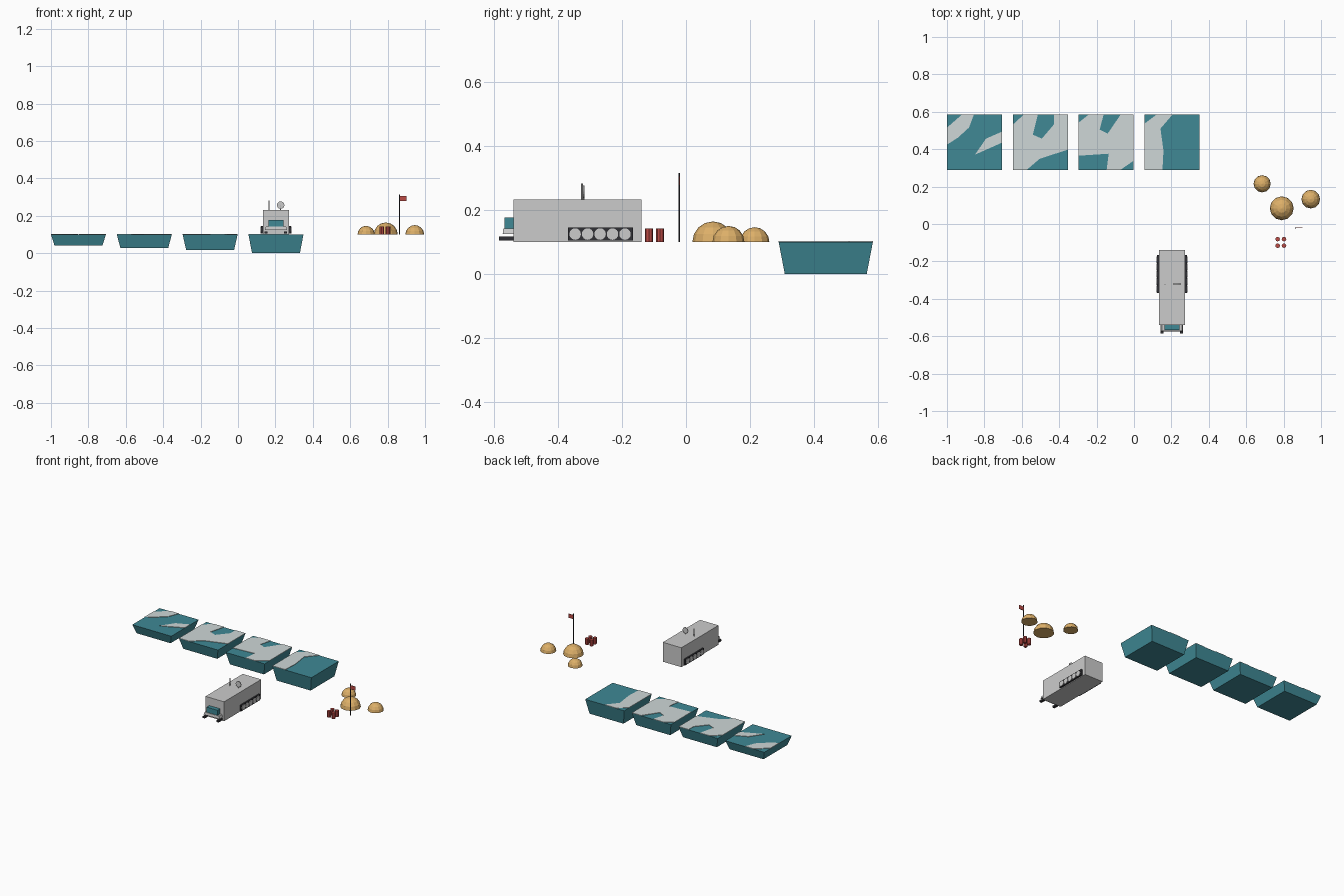
import bpy, bmesh, math

if "Cube" in bpy.data.objects:
    bpy.data.objects.remove(bpy.data.objects["Cube"])


def mat(name, rgb):
    m = bpy.data.materials.new(name)
    m.diffuse_color = (*rgb, 1)
    m.use_nodes = True
    m.node_tree.nodes["Principled BSDF"].inputs["Base Color"].default_value = m.diffuse_color
    return m


TEAL = mat("water_teal", (0.05, 0.25, 0.30))
ICE = mat("ice_white", (0.62, 0.68, 0.68))
DARK = mat("dark_rubber", (0.03, 0.03, 0.035))
TAN = mat("tent_tan", (0.72, 0.43, 0.14))
RED = mat("barrel_red", (0.50, 0.07, 0.06))
GROUND = 0.10


def finish(bm, name, material=None):
    bmesh.ops.recalc_face_normals(bm, faces=bm.faces)
    me = bpy.data.meshes.new(name)
    bm.to_mesh(me)
    bm.free()
    ob = bpy.data.objects.new(name, me)
    bpy.context.collection.objects.link(ob)
    if material:
        me.materials.append(material)
    return ob


def box(name, x, y, z, material=None, top=1.0, bottom=1.0):
    """Box from (min, max) ranges; top/bottom scale the ends about the centre."""
    bm = bmesh.new()
    bmesh.ops.create_cube(bm, size=1)
    for v in bm.verts:
        s = top if v.co.z > 0 else bottom
        v.co = (sum(x) / 2 + v.co.x * (x[1] - x[0]) * s,
                sum(y) / 2 + v.co.y * (y[1] - y[0]) * s,
                sum(z) / 2 + v.co.z * (z[1] - z[0]))
    return finish(bm, name, material)


def cylinder(name, center, r, depth, sides, axis="Z", material=None):
    bm = bmesh.new()
    bmesh.ops.create_cone(bm, cap_ends=True, segments=sides,
                          radius1=r, radius2=r, depth=depth)
    ob = finish(bm, name, material)
    ob.location = center
    ob.rotation_euler = {"X": (0, math.pi / 2, 0), "Y": (math.pi / 2, 0, 0),
                         "Z": (0, 0, 0)}[axis]
    return ob


# Tapered water blocks with floating ice sheets (outlines in 1/55 of a tile, y down)
Y0, Y1, SIZE = 0.29, 0.585, 0.294
sheets = [
    [[(15, 0), (27, 0), (22, 13), (11, 23), (0, 30), (0, 13)],
     [(28, 40), (39, 24), (55, 17), (55, 28)]],
    [[(11, 0), (25, 0), (20, 20), (29, 24), (41, 10), (41, 0), (55, 0),
      (55, 35), (27, 44), (14, 55), (0, 55), (0, 10)]],
    [[(10, 0), (25, 0), (21, 15), (29, 19), (42, 0), (55, 0), (55, 46),
      (42, 55), (28, 55), (30, 39), (0, 41), (0, 8)]],
    [[(12, 0), (28, 0), (16, 14), (19, 36), (18, 55), (0, 55), (0, 9)]],
]
for i, (x0, z0) in enumerate(zip((-1.0, -0.648, -0.296, 0.056), (0.04, 0.028, 0.016, 0.0))):
    box(f"water_block_{i}", (x0, x0 + SIZE), (Y0, Y1), (z0, GROUND), TEAL, bottom=0.87)
    for j, outline in enumerate(sheets[i]):
        bm = bmesh.new()
        f = bm.faces.new([bm.verts.new((x0 + u / 55 * SIZE, Y1 - v / 55 * (Y1 - Y0), GROUND))
                          for u, v in outline])
        ext = bmesh.ops.extrude_face_region(bm, geom=[f])["geom"]
        bmesh.ops.translate(bm, vec=(0, 0, 0.003),
                            verts=[e for e in ext if isinstance(e, bmesh.types.BMVert)])
        finish(bm, f"ice_sheet_{i}_{j}", ICE)

# Tracked vehicle
CX = 0.203
box("vehicle_body", (CX - 0.07, CX + 0.07), (-0.54, -0.14), (GROUND, 0.232))
box("vehicle_hood", (CX - 0.06, CX + 0.06), (-0.574, -0.53), (0.124, 0.142), top=0.9)
box("windshield", (CX - 0.041, CX + 0.041), (-0.568, -0.53), (0.142, 0.177), TEAL)
for s in (-1, 1):
    side = "right" if s > 0 else "left"
    xs = sorted((CX + s * 0.068, CX + s * 0.08))
    box(f"track_{side}", xs, (-0.37, -0.166), (0.104, 0.145), DARK)
    for k in range(5):
        cylinder(f"wheel_{side}_{k}", (CX + s * 0.079, -0.347 + k * 0.039, 0.1245),
                 0.018, 0.008, 16, "X")
    xc = CX + s * 0.052
    box(f"ski_{side}", (xc - 0.008, xc + 0.008), (-0.585, -0.53), (0.105, 0.117), DARK)

# Roof equipment
cylinder("antenna", (0.166, -0.325, 0.256), 0.003, 0.052, 6)
cylinder("dish_mast", (0.228, -0.32, 0.242), 0.003, 0.03, 6)
cylinder("dish", (0.228, -0.32, 0.257), 0.02, 0.005, 16, "Y")

# Dome tents
for i, (x, y, r) in enumerate([(0.685, 0.215, 0.046), (0.79, 0.084, 0.064), (0.945, 0.133, 0.05)]):
    bm = bmesh.new()
    bmesh.ops.create_uvsphere(bm, u_segments=12, v_segments=8, radius=r)
    cut = bmesh.ops.bisect_plane(bm, geom=bm.verts[:] + bm.edges[:] + bm.faces[:],
                                 plane_co=(0, 0, 0), plane_no=(0, 0, 1), clear_inner=True)
    bmesh.ops.holes_fill(bm, edges=[e for e in bm.edges if e.is_boundary])
    finish(bm, f"dome_tent_{i}", TAN).location = (x, y, GROUND)

# Fuel barrels
for i in range(4):
    cylinder(f"barrel_{i}", (0.768 + 0.034 * (i % 2), -0.116 + 0.035 * (i // 2), 0.121),
             0.0125, 0.042, 8, "Z", RED)

# Flag
cylinder("flag_pole", (0.863, -0.021, 0.2075), 0.003, 0.215, 8, "Z", DARK)
box("flag", (0.864, 0.9), (-0.0225, -0.0195), (0.278, 0.305), RED)
